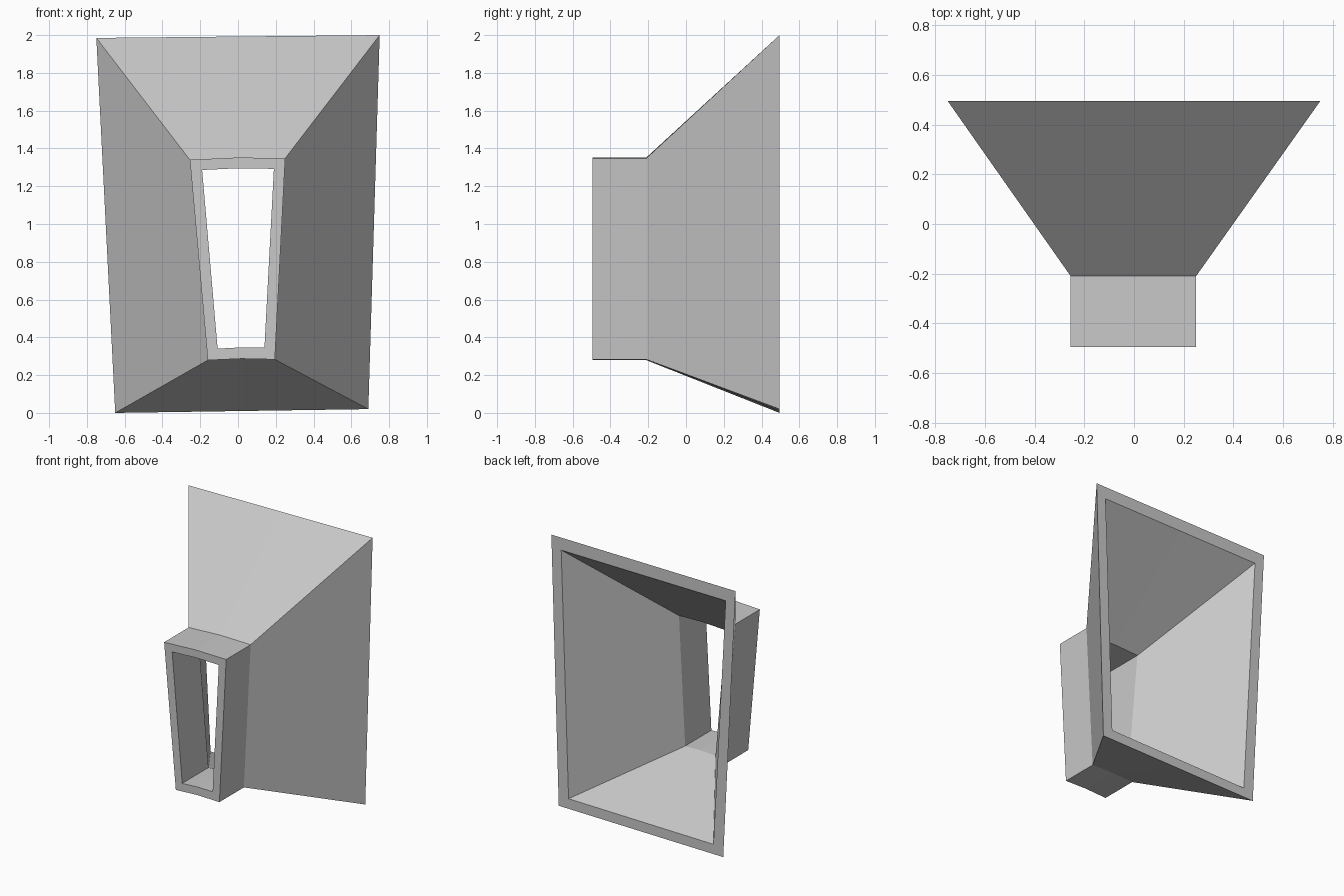
import bpy, bmesh

if "Cube" in bpy.data.objects:
    bpy.data.objects.remove(bpy.data.objects["Cube"])

# Cross-sections (x, z), from top left clockwise, with a mid point on top and bottom
NECK_OUT = [(-0.255, 1.34), (0, 1.352), (0.25, 1.348), (0.195, 0.283), (0.02, 0.287), (-0.16, 0.279)]
NECK_IN = [(-0.19, 1.286), (0, 1.295), (0.19, 1.292), (0.14, 0.345), (0.02, 0.347), (-0.108, 0.34)]
MOUTH_OUT = [(-0.75, 1.985), (0, 1.9925), (0.75, 2.0), (0.69, 0.02), (0.02, 0.01), (-0.65, 0.0)]
MOUTH_IN = [(-0.67, 1.893), (0, 1.9), (0.67, 1.907), (0.61, 0.093), (0.02, 0.083), (-0.57, 0.073)]

# Rings run along the outside, around the back rim, and back along the inside
RINGS = [(-0.495, NECK_OUT), (-0.21, NECK_OUT), (0.495, MOUTH_OUT),
         (0.495, MOUTH_IN), (-0.19, NECK_IN), (-0.495, NECK_IN)]

bm = bmesh.new()
rings = [[bm.verts.new((x, y, z)) for x, z in prof] for y, prof in RINGS]
for i, a in enumerate(rings):
    b = rings[(i + 1) % len(rings)]
    n = len(a)
    for j in range(n):
        k = (j + 1) % n
        bm.faces.new((a[j], a[k], b[k], b[j]))
bmesh.ops.recalc_face_normals(bm, faces=bm.faces[:])

# Splayed window surround: one hollow shell
mesh = bpy.data.meshes.new("window_surround")
bm.to_mesh(mesh)
bm.free()
obj = bpy.data.objects.new("window_surround", mesh)
bpy.context.collection.objects.link(obj)

mat = bpy.data.materials.new("light grey")
mat.diffuse_color = (0.58, 0.58, 0.58, 1)
mat.use_nodes = True
mat.node_tree.nodes["Principled BSDF"].inputs["Base Color"].default_value = mat.diffuse_color
mesh.materials.append(mat)
